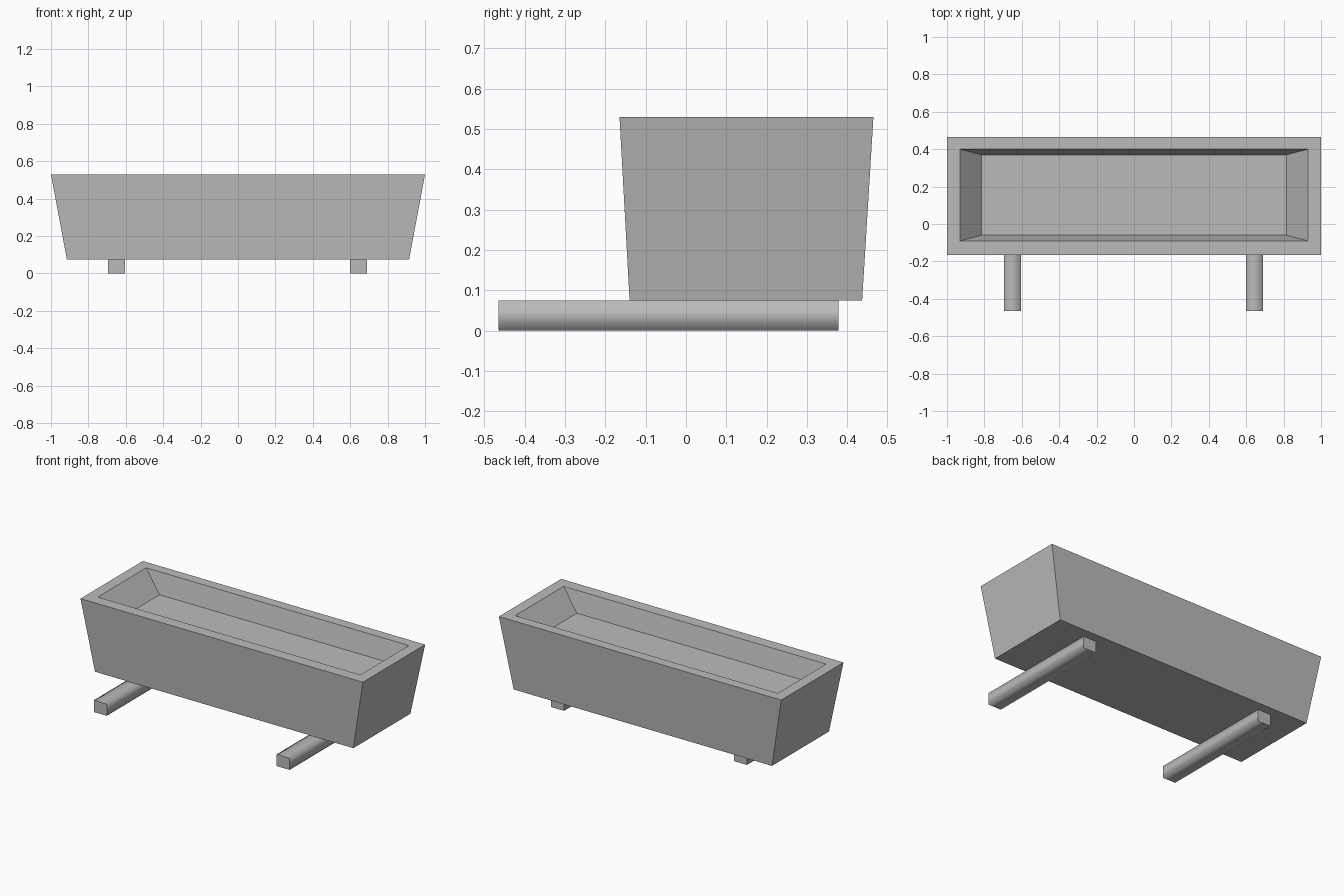
import bpy
import bmesh

cube = bpy.data.objects.get("Cube")
if cube:
    bpy.data.objects.remove(cube, do_unlink=True)

# One plain grey for the whole model
grey = bpy.data.materials.new("plain grey")
grey.use_nodes = True
colour = (0.5, 0.5, 0.5, 1)
grey.diffuse_color = colour
grey.node_tree.nodes["Principled BSDF"].inputs["Base Color"].default_value = colour


def ring(bm, half_x, y0, y1, z):
    """Rectangular loop of four vertices at one height."""
    return [bm.verts.new(p) for p in ((-half_x, y0, z), (half_x, y0, z),
                                      (half_x, y1, z), (-half_x, y1, z))]


def finish(name, bm):
    bmesh.ops.recalc_face_normals(bm, faces=bm.faces)
    mesh = bpy.data.meshes.new(name)
    bm.to_mesh(mesh)
    bm.free()
    mesh.materials.append(grey)
    obj = bpy.data.objects.new(name, mesh)
    bpy.context.collection.objects.link(obj)
    return obj


# Tapered planter box: outer wall, flat rim, sloping inner wall and raised floor
bm = bmesh.new()
rings = [ring(bm, *r) for r in ((0.915, -0.14, 0.437, 0.075),
                                (1.0, -0.165, 0.465, 0.53),
                                (0.93, -0.09, 0.40, 0.53),
                                (0.815, -0.06, 0.37, 0.40))]
bm.faces.new(rings[0])
bm.faces.new(rings[-1])
for low, high in zip(rings, rings[1:]):
    for i in range(4):
        j = (i + 1) % 4
        bm.faces.new((low[i], low[j], high[j], high[i]))
finish("planter_box", bm)

# Two support rails: soft-shaded along the length, crisp at the ends
for name, x in (("right_rail", -0.65), ("left_rail", 0.645)):
    bm = bmesh.new()
    bmesh.ops.create_cube(bm, size=1)
    bmesh.ops.scale(bm, vec=(0.092, 0.843, 0.075), verts=bm.verts)
    bmesh.ops.translate(bm, vec=(x, -0.0435, 0.0375), verts=bm.verts)
    for face in bm.faces:
        face.smooth = abs(face.normal.y) < 0.5
        if not face.smooth:
            for edge in face.edges:
                edge.smooth = False
    finish(name, bm)
